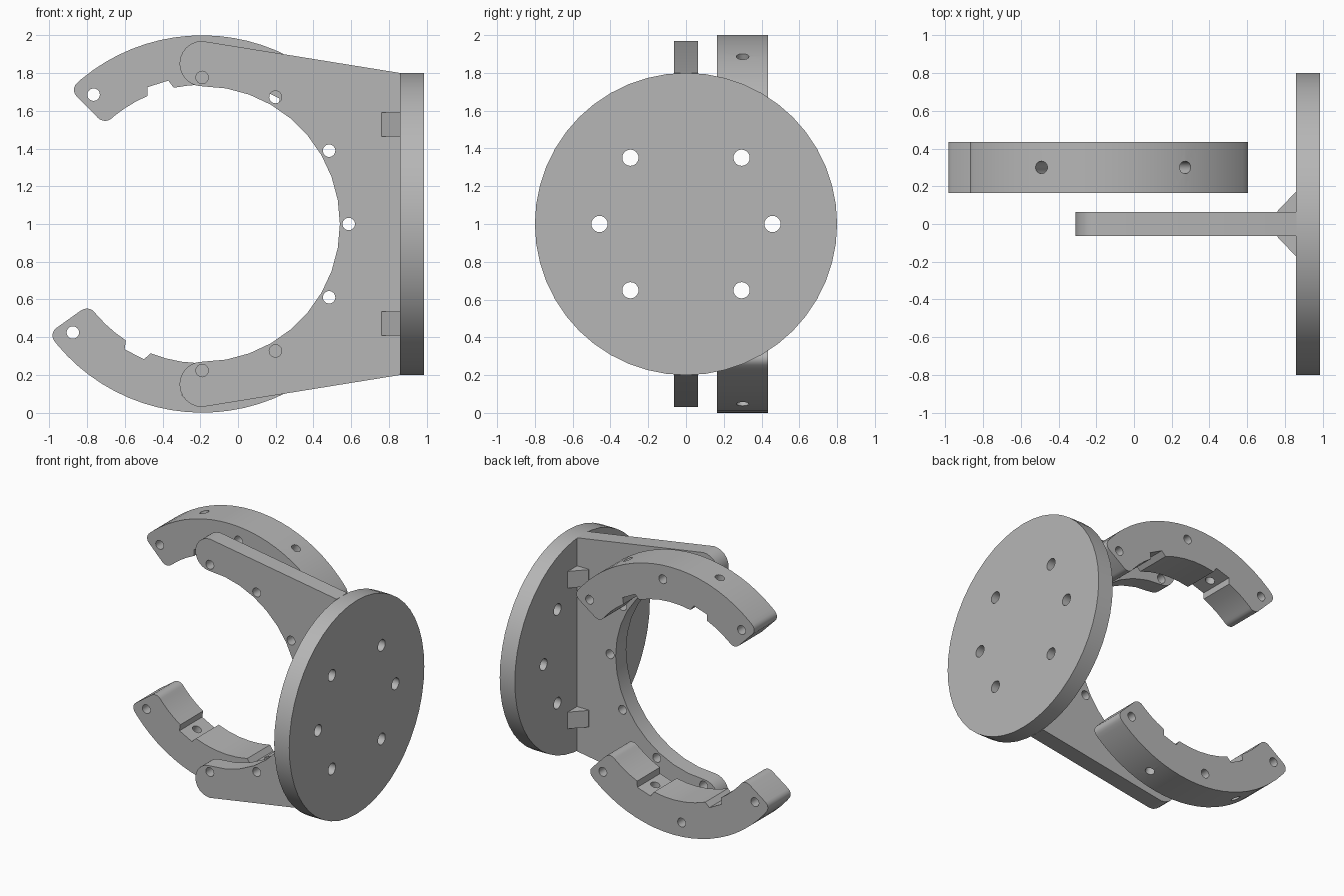
import bpy
import bmesh
from math import sin, cos, radians
from mathutils import Vector, Matrix

if "Cube" in bpy.data.objects:
    bpy.data.objects.remove(bpy.data.objects["Cube"], do_unlink=True)

GREY = (0.47, 0.47, 0.47, 1)
mat = bpy.data.materials.new("plain_grey")
mat.use_nodes = True
mat.diffuse_color = GREY
mat.node_tree.nodes["Principled BSDF"].inputs["Base Color"].default_value = GREY

CX, CZ = -0.19, 1.0      # axis of the round opening
HOLE = 0.033


def polar(r, deg, y=0.0):
    a = radians(deg)
    return Vector((CX + r * cos(a), y, CZ + r * sin(a)))


def arc(r, start, end, steps):
    return [polar(r, start + (end - start) * i / steps) for i in range(steps + 1)]


def prism(points, direction):
    """Extruded flat outline."""
    bm = bmesh.new()
    face = bm.faces.new([bm.verts.new(p) for p in points])
    top = bmesh.ops.extrude_face_region(bm, geom=[face])["geom"]
    bmesh.ops.translate(bm, vec=direction,
                        verts=[v for v in top if isinstance(v, bmesh.types.BMVert)])
    bmesh.ops.recalc_face_normals(bm, faces=bm.faces)
    return bm


def add_cylinder(bm, centre, axis, radius, depth, sides=24):
    turn = Vector(axis).to_track_quat("Z", "Y").to_matrix().to_4x4()
    bmesh.ops.create_cone(bm, cap_ends=True, segments=sides, radius1=radius,
                          radius2=radius, depth=depth,
                          matrix=Matrix.Translation(centre) @ turn)


def make_object(name, bm):
    mesh = bpy.data.meshes.new(name)
    bm.to_mesh(mesh)
    bm.free()
    mesh.materials.append(mat)
    ob = bpy.data.objects.new(name, mesh)
    bpy.context.collection.objects.link(ob)
    return ob


def activate(ob):
    bpy.ops.object.select_all(action="DESELECT")
    ob.select_set(True)
    bpy.context.view_layer.objects.active = ob


def finish(ob, holes=()):
    """Drill holes given as (centre, axis, radius, depth), then shade."""
    activate(ob)
    if holes:
        bm = bmesh.new()
        for hole in holes:
            add_cylinder(bm, *hole)
        cutter = make_object("drill", bm)
        cutter.hide_render = True
        mod = ob.modifiers.new("holes", "BOOLEAN")
        mod.operation, mod.solver, mod.object = "DIFFERENCE", "EXACT", cutter
        bpy.ops.object.modifier_apply(modifier=mod.name)
        bpy.data.objects.remove(cutter, do_unlink=True)
    bpy.ops.object.shade_smooth_by_angle(angle=radians(30))


# Round mounting plate with six bolt holes
bm = bmesh.new()
add_cylinder(bm, (0.9225, 0, 1), (1, 0, 0), 0.8, 0.125, 48)
finish(make_object("mounting_plate", bm),
       [((0.92, 0.458 * cos(radians(a)), 1 + 0.458 * sin(radians(a))), (1, 0, 0), 0.043, 0.4)
        for a in (0, 50, 130, 180, 230, 310)])

# C-shaped bracket: inner arc, rounded arm tips, sloped outer edges
R_IN, TIP = 0.73, 0.12
tip = [Vector((CX - TIP * sin(radians(a)), 0, CZ + R_IN + TIP - TIP * cos(radians(a))))
       for a in range(15, 181, 15)]
lower_tip = [Vector((p.x, 0, 2 * CZ - p.z)) for p in reversed(tip)]
outline = (arc(R_IN, -90, 90, 18) + tip
           + [Vector((0.862, 0, 1.8)), Vector((0.862, 0, 0.2))] + lower_tip)
for p in outline:
    p.y = -0.0625
finish(make_object("bracket", prism(outline, (0, 0.125, 0))),
       [(polar(0.777, a), (0, 1, 0), HOLE, 0.4) for a in range(-90, 91, 30)])

# Triangular gussets joining bracket and plate
for label, z in (("upper", 1.465), ("lower", 0.41)):
    for side, s in (("back", 1), ("front", -1)):
        tri = [Vector((0.76, s * 0.06, z)), Vector((0.862, s * 0.06, z)),
               Vector((0.862, s * 0.175, z)), Vector((0.76, s * 0.068, z))]
        finish(make_object(f"{label}_{side}_gusset", prism(tri, (0, 0, 0.125))))


# Clamp jaws: ring segments with rounded ends and two inner notches
def jaw(name, mid):
    r_in, r_out, half, notch = 0.738, 1.0, 49.5, 22.5
    pts = arc(r_in, mid - half, mid - notch - 5.7, 4)
    pts += arc(0.781, mid - notch - 4.25, mid - notch + 4.25, 1)
    pts += arc(r_in, mid - notch + 5.7, mid + notch - 5.7, 5)
    pts += arc(0.781, mid + notch - 4.25, mid + notch + 4.25, 1)
    pts += arc(r_in, mid + notch + 5.7, mid + half, 4)
    pts += arc(r_out, mid + half, mid - half, 22)
    for p in pts:
        p.y = 0.165
    bm = prism(pts, (0, 0.27, 0))
    ends = [polar(r, mid + s * half) for r in (r_in, r_out) for s in (-1, 1)]
    corners = [e for e in bm.edges
               if abs(e.verts[0].co.y - e.verts[1].co.y) > 0.1
               and any((e.verts[0].co - c).xz.length < 0.001 for c in ends)]
    bmesh.ops.bevel(bm, geom=corners, offset=0.05, segments=5, profile=0.5,
                    affect="EDGES", clamp_overlap=False)
    holes = [(polar(0.895, mid + a, 0.3), (0, 1, 0), HOLE, 0.6) for a in (-45, 0, 45)]
    for a in (-notch, notch):
        axis = polar(1, mid + a) - Vector((CX, 0, CZ))
        holes.append((polar(0.88, mid + a, 0.3), axis, HOLE, 0.5))
    finish(make_object(name, bm), holes)


jaw("upper_jaw", 85)
jaw("lower_jaw", 265)
